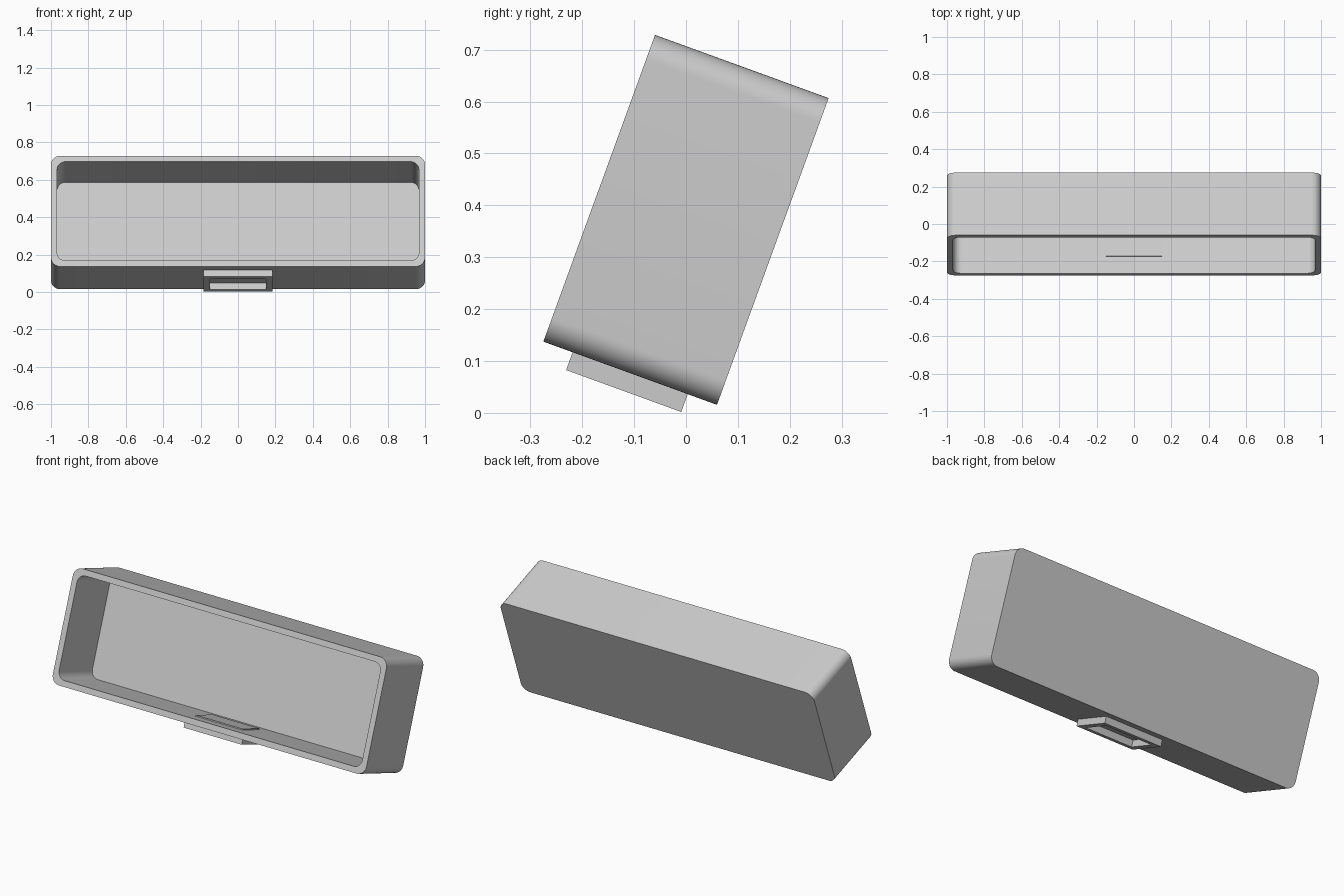
import bpy, bmesh
from math import radians, cos, sin, pi
from mathutils import Matrix, Vector

if "Cube" in bpy.data.objects:
    bpy.data.objects.remove(bpy.data.objects["Cube"])

W, D, H = 1.0, 0.178, 0.3145   # half width, depth, height
WALL = 0.033
TILT = Matrix.Translation((0, 0, 0.372)) @ Matrix.Rotation(radians(-20), 4, 'X')


def rounded_loop(bm, hw, hh, r, y, seg=10):
    """Ring of vertices round a rounded rectangle in the XZ plane."""
    ring = []
    for i, (sx, sz) in enumerate([(1, 1), (-1, 1), (-1, -1), (1, -1)]):
        for k in range(seg + 1):
            a = (i + k / seg) * pi / 2
            ring.append(bm.verts.new((sx * (hw - r) + r * cos(a), y,
                                      sz * (hh - r) + r * sin(a))))
    return ring


def rect_loop(bm, hx, hy, z):
    return [bm.verts.new((sx * hx, sy * hy, z))
            for sx, sy in [(1, 1), (-1, 1), (-1, -1), (1, -1)]]


def bridge(bm, a, b):
    for i in range(len(a)):
        j = (i + 1) % len(a)
        bm.faces.new((a[i], a[j], b[j], b[i]))


def finish(bm, name):
    bmesh.ops.recalc_face_normals(bm, faces=bm.faces)
    bm.transform(TILT)
    me = bpy.data.meshes.new(name)
    bm.to_mesh(me)
    bm.free()
    ob = bpy.data.objects.new(name, me)
    bpy.context.collection.objects.link(ob)
    bpy.context.view_layer.objects.active = ob
    bpy.ops.object.select_all(action='DESELECT')
    ob.select_set(True)
    bpy.ops.object.shade_smooth_by_angle(angle=radians(30))
    return ob


# Open-fronted casing with rounded corners
bm = bmesh.new()
rings = [rounded_loop(bm, W, H, 0.05, D),
         rounded_loop(bm, W, H, 0.05, -D),
         rounded_loop(bm, W - WALL, H - WALL, 0.045, -D),
         rounded_loop(bm, W - WALL, H - WALL, 0.045, D - WALL)]
for a, b in zip(rings, rings[1:]):
    bridge(bm, a, b)
bm.faces.new(rings[0])
bm.faces.new(rings[-1])
finish(bm, "casing")

# Rectangular socket collar under the casing
bm = bmesh.new()
loops = [rect_loop(bm, 0.185, 0.118, -H), rect_loop(bm, 0.185, 0.118, -0.351),
         rect_loop(bm, 0.15, 0.083, -0.351), rect_loop(bm, 0.15, 0.083, -H)]
for a, b in zip(loops, loops[1:] + loops[:1]):
    bridge(bm, a, b)
finish(bm, "socket_collar")

# Thin plate closing the socket inside the casing
bm = bmesh.new()
lo = rect_loop(bm, 0.15, 0.083, -H + 0.01)
hi = rect_loop(bm, 0.15, 0.083, -H + WALL + 0.006)
bridge(bm, lo, hi)
bm.faces.new(lo)
bm.faces.new(hi)
finish(bm, "socket_plate")
